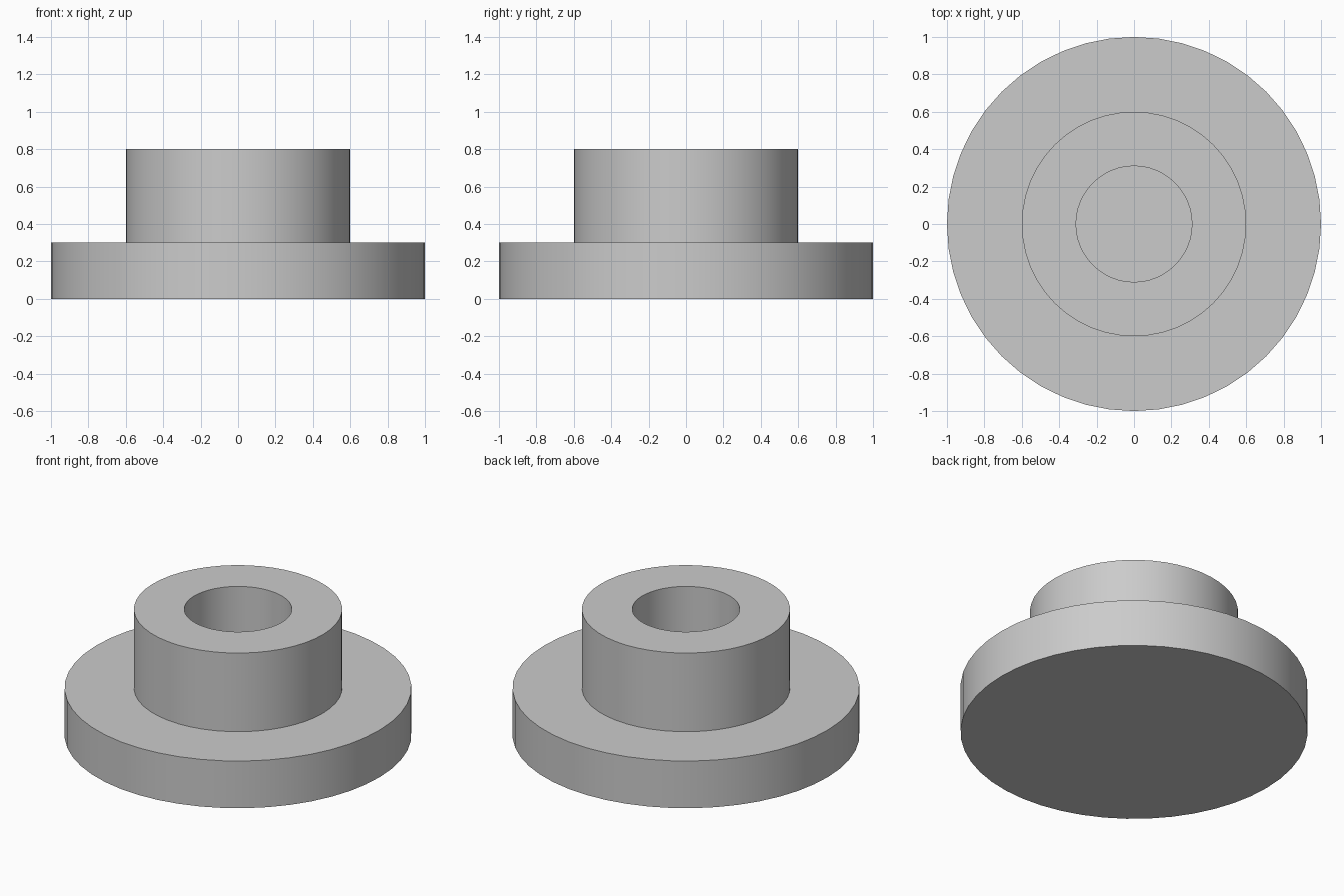
import bpy
import bmesh
from math import cos, sin, tau, radians

SIDES = 48

cube = bpy.data.objects.get("Cube")
if cube:
    bpy.data.objects.remove(cube, do_unlink=True)

# Single plain grey material
grey = bpy.data.materials.new("plain_grey")
grey.use_nodes = True
colour = (0.6, 0.6, 0.6, 1)
grey.diffuse_color = colour
grey.node_tree.nodes["Principled BSDF"].inputs["Base Color"].default_value = colour


def turned_part(name, profile):
    """Revolve (radius, height) points about z and cap both ends."""
    bm = bmesh.new()
    rings = [[bm.verts.new((r * cos(tau * i / SIDES), r * sin(tau * i / SIDES), z))
              for i in range(SIDES)] for r, z in profile]
    for low, high in zip(rings, rings[1:]):
        for i in range(SIDES):
            j = (i + 1) % SIDES
            bm.faces.new((low[i], low[j], high[j], high[i]))
    bm.faces.new(rings[0][::-1])
    bm.faces.new(rings[-1])
    bmesh.ops.recalc_face_normals(bm, faces=bm.faces)
    mesh = bpy.data.meshes.new(name)
    bm.to_mesh(mesh)
    bm.free()
    mesh.materials.append(grey)
    obj = bpy.data.objects.new(name, mesh)
    bpy.context.collection.objects.link(obj)
    return obj


# Wide flange, raised collar and blind bore, down to the flange level
flanged_collar = turned_part("flanged_collar", [
    (1.0, 0.0), (1.0, 0.3),
    (0.6, 0.3), (0.6, 0.8),
    (0.31, 0.8), (0.31, 0.3),
])

# Smooth walls, sharp rims
bpy.ops.object.select_all(action="DESELECT")
flanged_collar.select_set(True)
bpy.context.view_layer.objects.active = flanged_collar
bpy.ops.object.shade_smooth_by_angle(angle=radians(30))
